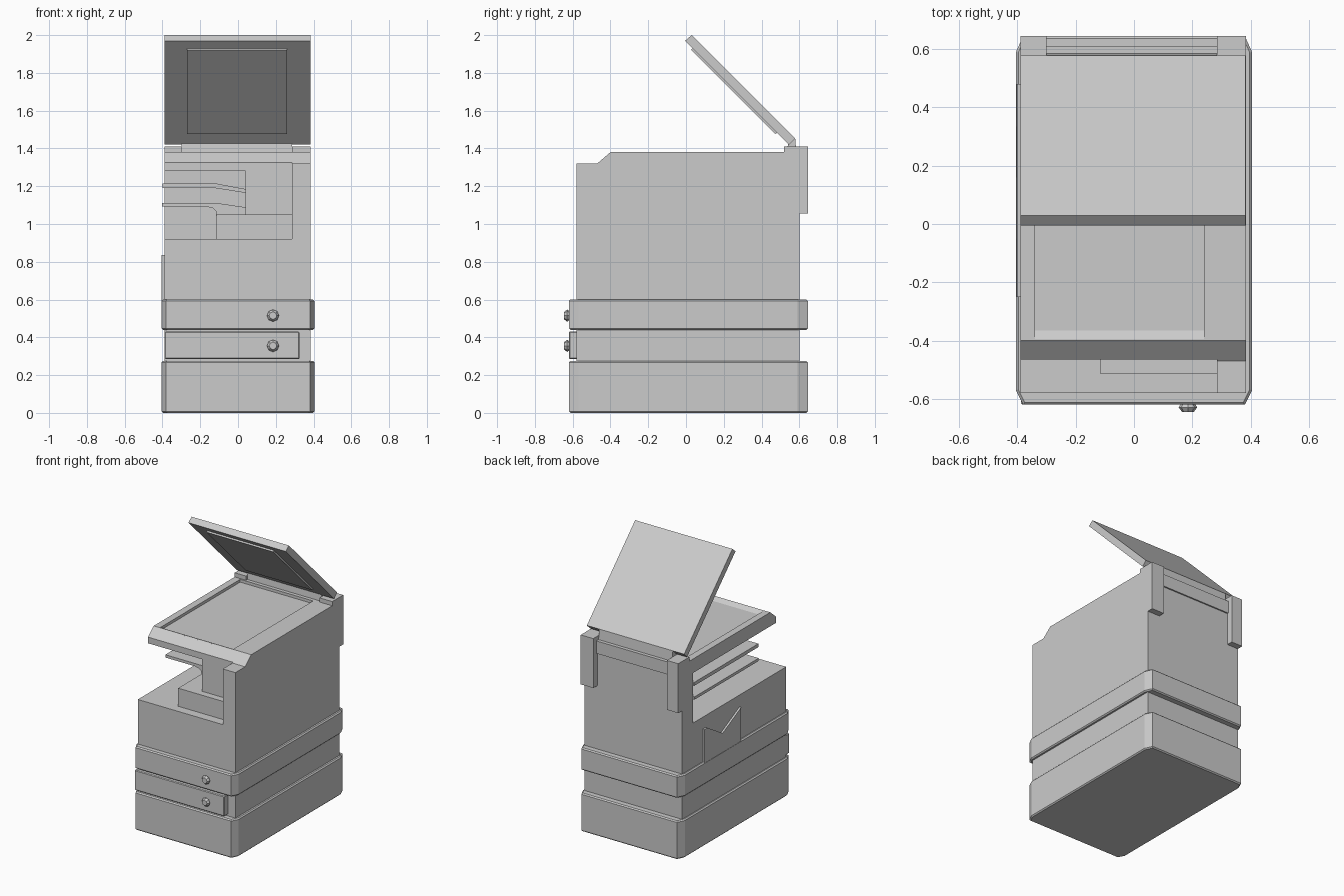
import bpy, bmesh, math
from mathutils import Matrix

if "Cube" in bpy.data.objects:
    bpy.data.objects.remove(bpy.data.objects["Cube"])


def prism(name, pts, axis, lo, hi):
    """Extrude a 2D profile: axis 'x' uses (y,z), 'y' uses (x,z), 'z' uses (x,y)."""
    def place(p, t):
        a, b = p
        return {'x': (t, a, b), 'y': (a, t, b), 'z': (a, b, t)}[axis]
    bm = bmesh.new()
    v0 = [bm.verts.new(place(p, lo)) for p in pts]
    v1 = [bm.verts.new(place(p, hi)) for p in pts]
    bm.faces.new(v0)
    bm.faces.new(v1[::-1])
    n = len(pts)
    for i in range(n):
        j = (i + 1) % n
        bm.faces.new((v0[i], v1[i], v1[j], v0[j]))
    bmesh.ops.recalc_face_normals(bm, faces=bm.faces)
    me = bpy.data.meshes.new(name)
    bm.to_mesh(me)
    bm.free()
    ob = bpy.data.objects.new(name, me)
    bpy.context.collection.objects.link(ob)
    return ob


def box(name, x0, x1, y0, y1, z0, z1):
    return prism(name, [(x0, y0), (x1, y0), (x1, y1), (x0, y1)], 'z', z0, z1)


def apply_mods(ob):
    bpy.context.view_layer.objects.active = ob
    for m in list(ob.modifiers):
        bpy.ops.object.modifier_apply(modifier=m.name)


def cut(ob, cutter):
    cutter.hide_render = True
    m = ob.modifiers.new("cut", 'BOOLEAN')
    m.operation = 'DIFFERENCE'
    m.solver = 'EXACT'
    m.object = cutter
    apply_mods(ob)
    bpy.data.objects.remove(cutter)


def bevel(ob, width):
    m = ob.modifiers.new("bevel", 'BEVEL')
    m.width = width
    m.segments = 1
    m.limit_method = 'ANGLE'
    m.angle_limit = math.radians(80)
    apply_mods(ob)


# Main body: side profile extruded across, with the output bay cut away
body = prism("body", [(-0.58, 0.2), (0.60, 0.2), (0.60, 1.38), (-0.40, 1.38),
                      (-0.47, 1.32), (-0.58, 1.32)], 'x', -0.39, 0.385)
cut(body, box("bay_cutter", -0.5, 0.285, -0.7, 0.475, 0.92, 1.28))
cut(body, box("front_cutter", -0.5, 0.285, -0.7, -0.465, 1.2, 1.5))
# Recessed glass bed with a sloped front rim
cut(body, prism("glass_cutter", [(-0.41, 1.39), (-0.365, 1.36), (0.51, 1.36), (0.51, 1.39)],
                'x', -0.34, 0.24))
# Recessed control panel on the sloped front
cut(body, prism("panel_cutter", [(-0.404, 1.376), (-0.46, 1.328), (-0.48, 1.35), (-0.424, 1.398),
                                 ][::-1], 'x', -0.20, 0.10))
panel = prism("control_panel", [(-0.40, 1.372), (-0.455, 1.325), (-0.44, 1.31), (-0.385, 1.355)],
              'x', -0.197, 0.097)

# Base and upper drawer band: rectangles with clipped corners
footprint = [(-0.38, -0.62), (0.38, -0.62), (0.405, -0.57), (0.405, 0.59),
             (0.38, 0.645), (-0.38, 0.645), (-0.405, 0.59), (-0.405, -0.57)]
for name, z0, z1 in (("base", 0.0, 0.275), ("upper_drawer_band", 0.44, 0.60)):
    bevel(prism(name, footprint, 'z', z0, z1), 0.008)

# Lower drawer front
bevel(box("lower_drawer", -0.388, 0.325, -0.62, -0.57, 0.285, 0.43), 0.005)

# Drawer knobs
for i, z in enumerate((0.515, 0.355)):
    bm = bmesh.new()
    for r0, r1, yc, d in ((0.022, 0.032, -0.622, 0.014), (0.032, 0.02, -0.637, 0.016)):
        bmesh.ops.create_cone(bm, cap_ends=True, segments=8, radius1=r0, radius2=r1, depth=d,
                              matrix=Matrix.Translation((0.185, yc, z)) @
                              Matrix.Rotation(math.radians(90), 4, 'X'))
    me = bpy.data.meshes.new("drawer_knob")
    bm.to_mesh(me)
    bm.free()
    bpy.context.collection.objects.link(bpy.data.objects.new(f"drawer_knob_{i + 1}", me))

# Stepped blocks inside the output bay
box("bay_lower_block", -0.115, 0.29, -0.515, 0.48, 0.91, 1.05)
box("bay_upper_block", 0.04, 0.29, -0.465, 0.48, 1.04, 1.285)

# Paper trays
prism("upper_tray", [(-0.40, 1.215), (-0.12, 1.215), (0.05, 1.183), (0.05, 1.163),
                     (-0.12, 1.19), (-0.40, 1.19)], 'y', -0.25, 0.48)
prism("lower_tray", [(-0.403, 1.112), (-0.12, 1.112), (0.05, 1.087), (0.05, 1.045),
                     (-0.115, 1.045), (-0.118, 1.07), (-0.135, 1.085), (-0.17, 1.092),
                     (-0.403, 1.092)], 'y', -0.25, 0.48)

# Notched guard on the left side
prism("side_guard", [(-0.05, 0.59), (0.365, 0.59), (0.365, 0.835), (0.335, 0.835),
                     (0.16, 0.73), (-0.05, 0.835)], 'x', -0.404, -0.38)

# Hinge posts at the back corners
for side, x0, x1 in (("left", -0.39, -0.30), ("right", 0.285, 0.385)):
    prism(f"hinge_post_{side}", [(0.645, 1.055), (0.645, 1.41), (0.52, 1.41), (0.52, 1.375),
                                 (0.595, 1.375), (0.595, 1.055)], 'x', x0, x1)
box("back_rail", -0.30, 0.285, 0.59, 0.61, 1.29, 1.38)

# Open lid with hinge foot and underside pad
prism("lid", [(0.545, 1.42), (0.578, 1.453), (0.03, 2.0), (-0.005, 1.97)], 'x', -0.39, 0.383)
prism("lid_hinge", [(0.535, 1.375), (0.585, 1.375), (0.578, 1.453), (0.54, 1.425)],
      'x', -0.30, 0.285)
pad = prism("lid_pad", [(0.49, 1.485), (0.04, 1.935), (0.027, 1.922), (0.472, 1.477)],
            'x', -0.27, 0.26)
cut(pad, prism("pad_cutter", [(0.46, 1.487), (0.035, 1.912), (0.025, 1.902), (0.45, 1.477)],
               'x', -0.255, 0.245))
